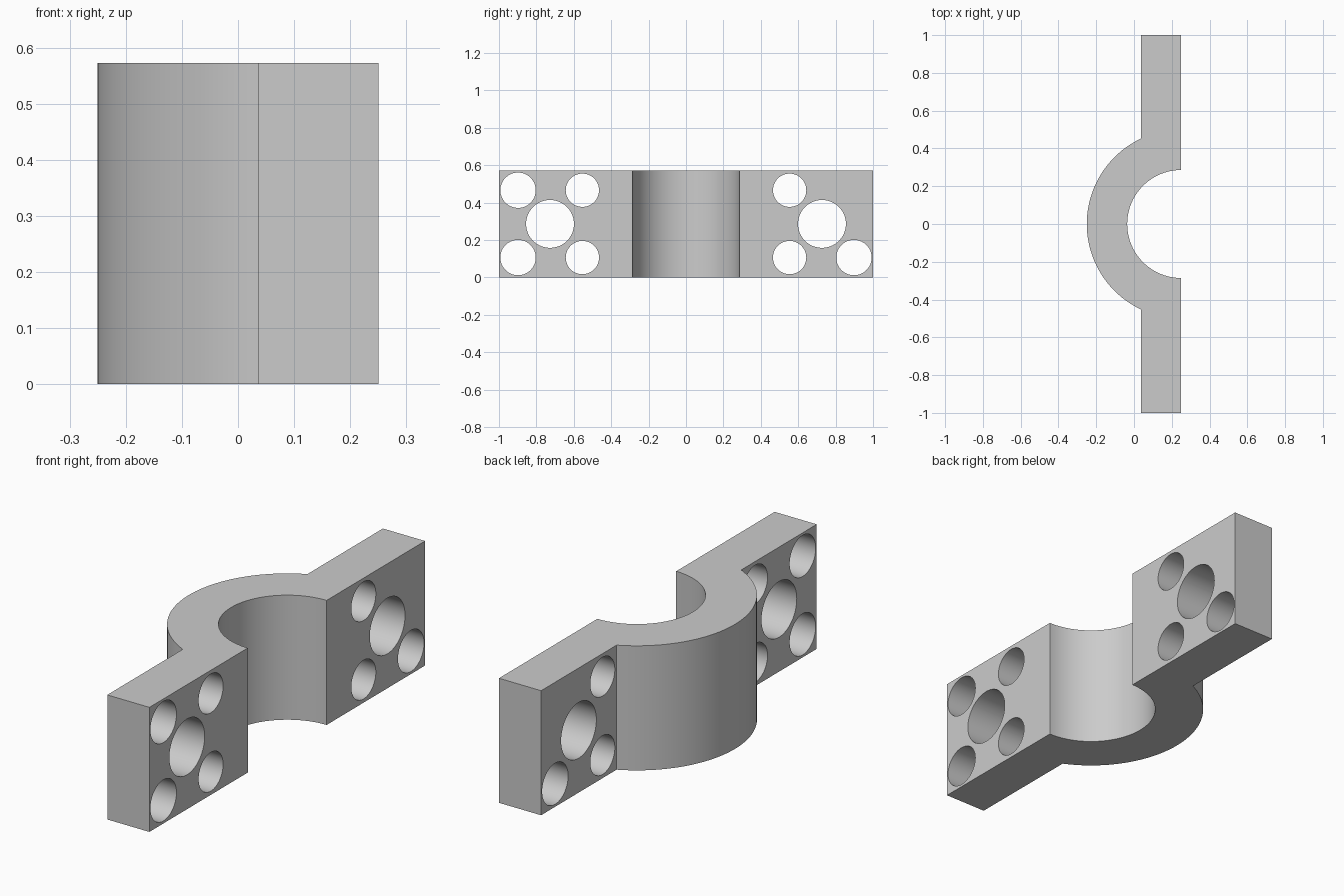
import bpy, bmesh, math

cube = bpy.data.objects.get("Cube")
if cube:
    bpy.data.objects.remove(cube, do_unlink=True)

HEIGHT = 0.572
FACE_X = 0.25            # flat mating face, also the bore axis
PLATE_X = 0.036          # rear face of the flanges
OUTER_R, INNER_R = 0.5, 0.286
SEGMENTS = 48

grey = bpy.data.materials.new("plain_grey")
grey.use_nodes = True
colour = (0.6, 0.6, 0.6, 1)
grey.diffuse_color = colour
grey.node_tree.nodes["Principled BSDF"].inputs["Base Color"].default_value = colour


def arc(radius, start, end):
    """Points along an arc about the bore axis."""
    angles = [start + (end - start) * i / SEGMENTS for i in range(SEGMENTS + 1)]
    return [(FACE_X + radius * math.cos(a), radius * math.sin(a)) for a in angles]


def add_object(name, bm):
    mesh = bpy.data.meshes.new(name)
    bmesh.ops.recalc_face_normals(bm, faces=bm.faces)
    bm.to_mesh(mesh)
    bm.free()
    obj = bpy.data.objects.new(name, mesh)
    bpy.context.collection.objects.link(obj)
    return obj


# Clamp half: flanges and half ring as one extruded outline
spread = math.acos((FACE_X - PLATE_X) / OUTER_R)
outline = [(FACE_X, 1), (PLATE_X, 1)]
outline += arc(OUTER_R, math.pi - spread, math.pi + spread)
outline += [(PLATE_X, -1), (FACE_X, -1)]
outline += arc(INNER_R, 1.5 * math.pi, 0.5 * math.pi)
bm = bmesh.new()
base = bm.faces.new([bm.verts.new((x, y, 0)) for x, y in outline])
top = bmesh.ops.extrude_face_region(bm, geom=[base])["geom"]
bmesh.ops.translate(bm, vec=(0, 0, HEIGHT),
                    verts=[v for v in top if isinstance(v, bmesh.types.BMVert)])
clamp = add_object("clamp_half", bm)
clamp.data.materials.append(grey)

# Bolt holes: one large, four small on each flange
holes = [(0.727, 0, 0.128)]
for dz in (-0.18, 0.18):
    holes += [(0.554, dz, 0.089), (0.898, dz, 0.0945)]
bm = bmesh.new()
for side in (-1, 1):
    for y, dz, radius in holes:
        made = bmesh.ops.create_cone(bm, cap_ends=True, segments=64, depth=0.6,
                                     radius1=radius, radius2=radius)["verts"]
        # Turn the cylinder axis from z to x
        for v in made:
            x0, y0, z0 = v.co
            v.co = (z0 + 0.143, y0 + side * y, x0 + HEIGHT / 2 + dz)
cutter = add_object("bolt_hole_cutter", bm)
cutter.data.materials.append(grey)
cutter.hide_render = True

cut = clamp.modifiers.new("bolt_holes", 'BOOLEAN')
cut.operation = 'DIFFERENCE'
cut.solver = 'EXACT'
cut.object = cutter
bpy.ops.object.select_all(action='DESELECT')
clamp.select_set(True)
bpy.context.view_layer.objects.active = clamp
bpy.ops.object.modifier_apply(modifier=cut.name)
bpy.data.objects.remove(cutter, do_unlink=True)

# Smooth curved walls, crisp edges
bpy.ops.object.shade_smooth_by_angle(angle=math.radians(30))
